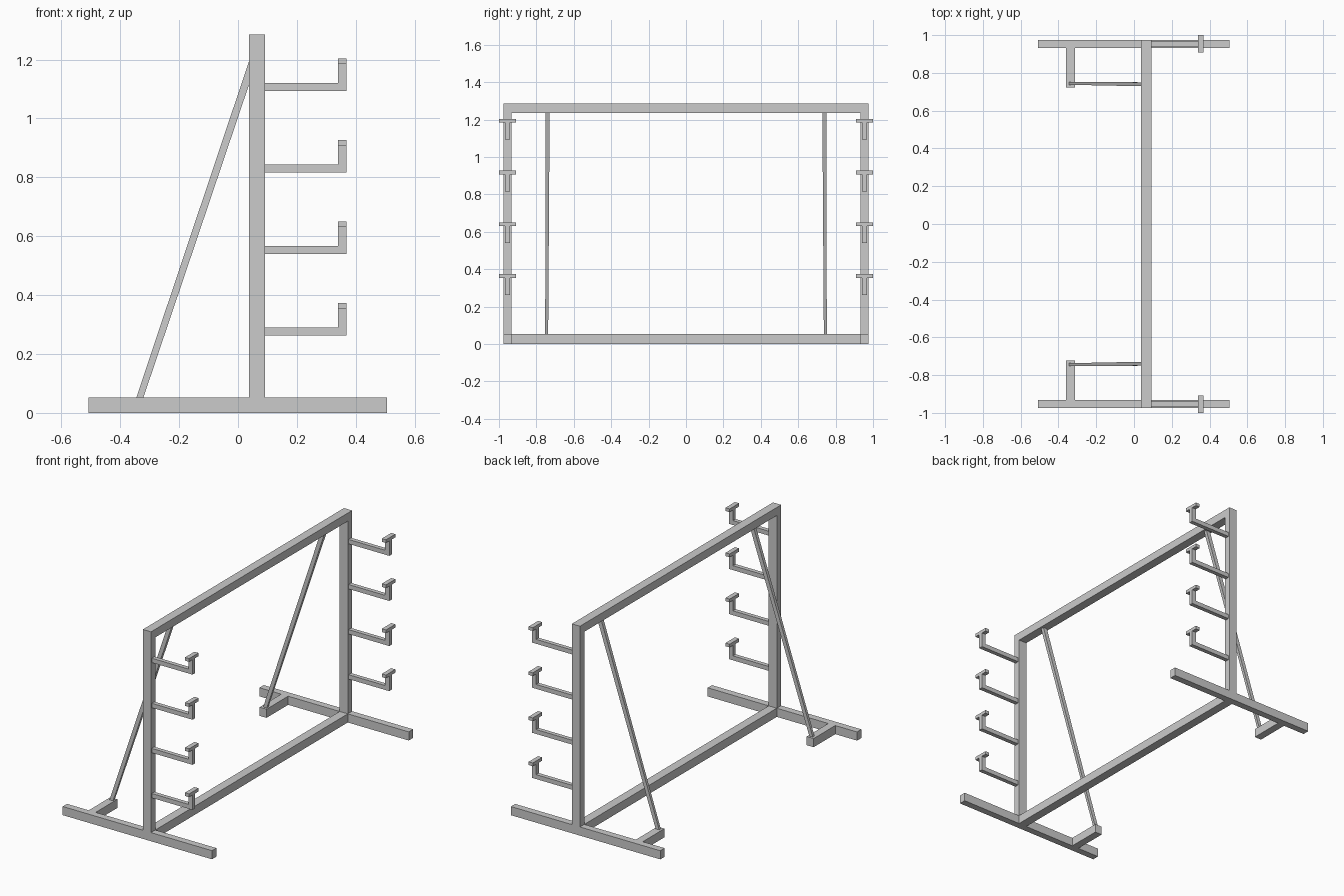
import bpy, bmesh

if "Cube" in bpy.data.objects:
    bpy.data.objects.remove(bpy.data.objects["Cube"])


def make_object(name, bm):
    bmesh.ops.recalc_face_normals(bm, faces=bm.faces)
    mesh = bpy.data.meshes.new(name)
    bm.to_mesh(mesh)
    bm.free()
    obj = bpy.data.objects.new(name, mesh)
    bpy.context.collection.objects.link(obj)
    return obj


def loft(name, bottom, top):
    """Solid between two closed loops with equal point counts."""
    bm = bmesh.new()
    a = [bm.verts.new(p) for p in bottom]
    b = [bm.verts.new(p) for p in top]
    bm.faces.new(a)
    bm.faces.new(b)
    for i in range(len(a)):
        j = (i + 1) % len(a)
        bm.faces.new((a[i], a[j], b[j], b[i]))
    return make_object(name, bm)


def rect(x, y, z):
    return [(x[0], y[0], z), (x[1], y[0], z), (x[1], y[1], z), (x[0], y[1], z)]


def box(name, x, y, z):
    return loft(name, rect(x, y, z[0]), rect(x, y, z[1]))


POST_X = (0.037, 0.092)
SIDE_Y = (0.933, 0.975)
BASE_Z = (0.0, 0.053)

# Long rails joining both sides
box("top_rail", POST_X, (-0.975, 0.975), (1.235, 1.285))
box("bottom_rail", POST_X, (-0.933, 0.933), BASE_Z)

for label, s in (("front", -1), ("back", 1)):
    def side(lo, hi):
        return tuple(sorted((s * lo, s * hi)))

    # Foot, post and the short stub holding the brace
    box(label + "_foot", (-0.508, 0.506), side(*SIDE_Y), BASE_Z)
    box(label + "_post", POST_X, side(*SIDE_Y), (0.053, 1.235))
    box(label + "_brace_stub", (-0.36, -0.313), side(0.723, 0.933), BASE_Z)

    # Slanted brace up to the underside of the top rail
    loft(label + "_brace",
         rect((-0.345, -0.321), side(0.737, 0.753), 0.053),
         rect((0.051, 0.078), side(0.729, 0.750), 1.235))

    # Four L-shaped arms with cross caps
    for i in range(4):
        z = 0.263 + 0.2767 * i
        profile = [(0.092, z), (0.368, z), (0.368, z + 0.091),
                   (0.340, z + 0.091), (0.340, z + 0.027), (0.092, z + 0.027)]
        y0, y1 = side(0.941, 0.967)
        loft(f"{label}_arm_{i + 1}",
             [(px, y0, pz) for px, pz in profile],
             [(px, y1, pz) for px, pz in profile])
        box(f"{label}_arm_cap_{i + 1}", (0.340, 0.368), side(0.909, 1.0),
            (z + 0.091, z + 0.111))
